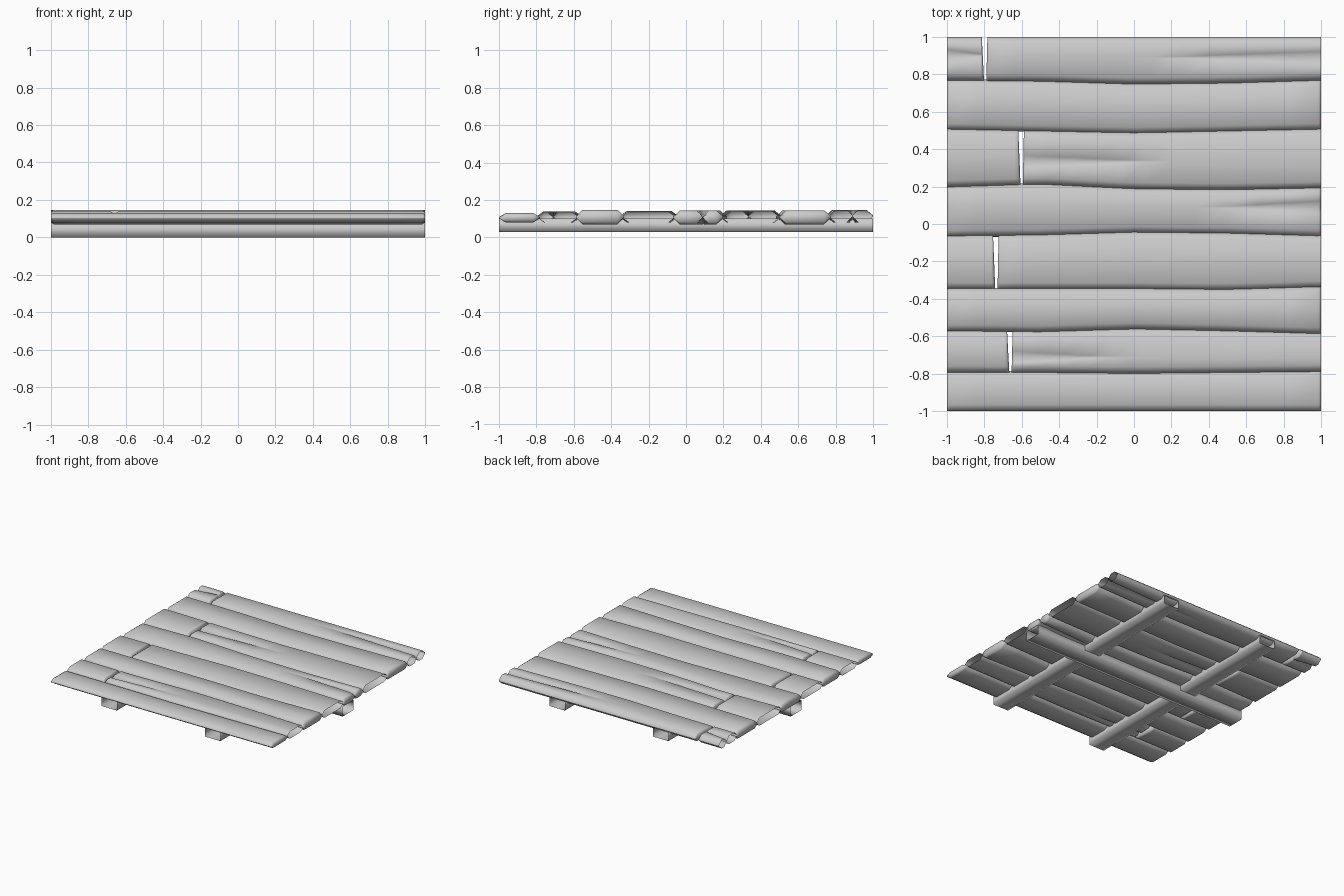
import bpy, bmesh

cube = bpy.data.objects.get("Cube")
if cube:
    bpy.data.objects.remove(cube)

wood = bpy.data.materials.new("plain grey")
wood.use_nodes = True
GREY = (0.6, 0.6, 0.6, 1)
wood.diffuse_color = GREY
wood.node_tree.nodes["Principled BSDF"].inputs["Base Color"].default_value = GREY

# Wavy seams between planks: y at five even steps from x = -1 to 1
SEAMS = [
    [-1, -1, -1, -1, -1],
    [-.79, -.79, -.795, -.79, -.785],
    [-.57, -.575, -.56, -.57, -.585],
    [-.345, -.345, -.345, -.35, -.335],
    [-.065, -.06, -.045, -.05, -.065],
    [.2, .215, .19, .185, .195],
    [.505, .495, .485, .495, .505],
    [.77, .765, .75, .755, .77],
    [1, 1, 1, 1, 1],
]


def seam(i, x):
    t = min(max((x + 1) * 2, 0), 3.999)
    k = int(t)
    return SEAMS[i][k] + (SEAMS[i][k + 1] - SEAMS[i][k]) * (t - k)


def finish(bm, name):
    bmesh.ops.recalc_face_normals(bm, faces=bm.faces)
    mesh = bpy.data.meshes.new(name)
    bm.to_mesh(mesh)
    bm.free()
    mesh.materials.append(wood)
    mesh.shade_smooth()
    obj = bpy.data.objects.new(name, mesh)
    bpy.context.collection.objects.link(obj)


def plank(name, row, x0, x1, low, high, caps, crack=None, skew=(0, 0)):
    """Chamfered board; crack = (centre y, end x, length) splits one end."""
    bm = bmesh.new()
    mid = (low + high) / 2
    half = (high - low) / 2
    xs = [x0 + (x1 - x0) * i / 12 for i in range(13)]
    if caps[0]:
        xs.insert(1, x0 + 0.015)
    if caps[1]:
        xs.insert(-1, x1 - 0.015)
    rings = []
    for n, x in enumerate(xs):
        a, b = seam(row, x) - 0.004, seam(row + 1, x) + 0.004
        a, b = max(a, -1), min(b, 1)
        first, last = n == 0, n == len(xs) - 1
        squash = 0.7 if (first and caps[0]) or (last and caps[1]) else 1
        # upper outline as (y, height share)
        line = [(a, 0.12), (a + 0.035, 1)]
        if crack:
            cy, cx, length = crack
            open_ = max(0, 1 - abs(x - cx) / length)
            w = 0.004 + 0.028 * open_
            line += [(cy - w, 1), (cy, 1 - 0.97 * open_ ** 0.6), (cy + w, 1)]
        line += [(b - 0.035, 1), (b, 0.12)]
        top, bottom = [], []
        for y, h in line:
            f = (y - a) / (b - a)
            px = x + (skew[0] * f if first else skew[1] * f if last else 0)
            dz = half * h * squash
            top.append(bm.verts.new((px, y, mid + dz)))
            bottom.append(bm.verts.new((px, y, mid - dz)))
        rings.append((top, bottom))
    for (t0, b0), (t1, b1) in zip(rings, rings[1:]):
        loop0, loop1 = t0 + b0[::-1], t1 + b1[::-1]
        for i in range(len(loop0)):
            j = (i + 1) % len(loop0)
            bm.faces.new((loop0[i], loop0[j], loop1[j], loop1[i]))
    for capped, (t, b) in zip(caps, (rings[0], rings[-1])):
        if capped:
            for i in range(len(t) - 1):
                bm.faces.new((t[i], t[i + 1], b[i + 1], b[i]))
    finish(bm, name)


def beam(name, axis, offset, low, high, width=0.14):
    """Open-ended square beam running the full length of one axis."""
    bm = bmesh.new()
    rings = []
    for end in (-1, 1):
        ring = []
        for side, z in ((-1, low), (1, low), (1, high), (-1, high)):
            s = offset + side * width / 2
            ring.append(bm.verts.new((end, s, z) if axis == "x" else (s, end, z)))
        rings.append(ring)
    for i in range(4):
        j = (i + 1) % 4
        bm.faces.new((rings[0][i], rings[0][j], rings[1][j], rings[1][i]))
    finish(bm, name)


# Whole planks
plank("front_plank", 0, -1, 1, .08, .13, (True, True))
plank("third_plank", 2, -1, 1, .07, .147, (True, True))
plank("fifth_plank", 4, -1, 1, .07, .143, (True, True), (.09, 1, .5))
plank("seventh_plank", 6, -1, 1, .07, .145, (True, True))

# Planks made of a short left-hand and a long right-hand piece
SPLITS = [
    ("second", 1, -.66, .08, .138, None, (-.71, -.66, .45)),
    ("fourth", 3, -.735, .08, .14, None, None),
    ("sixth", 5, -.6, .08, .143, None, (.335, -.6, .6)),
    ("back", 7, -.795, .08, .147, (.9, -1, .2), (.89, 1, .75)),
]
for name, row, x, low, high, crack_a, crack_b in SPLITS:
    plank(name + "_plank_short", row, -1, x - .006, low, high,
          (False, True), crack_a, (0, -.012))
    plank(name + "_plank_long", row, x + .006, 1, low, high,
          (True, False), crack_b, (.006, 0))

# Supports underneath
beam("centre_beam", "x", 0.0, 0.0, 0.08)
for label, x in (("right", -.47), ("left", .47)):
    beam(label + "_beam", "y", x, 0.03, 0.1)
